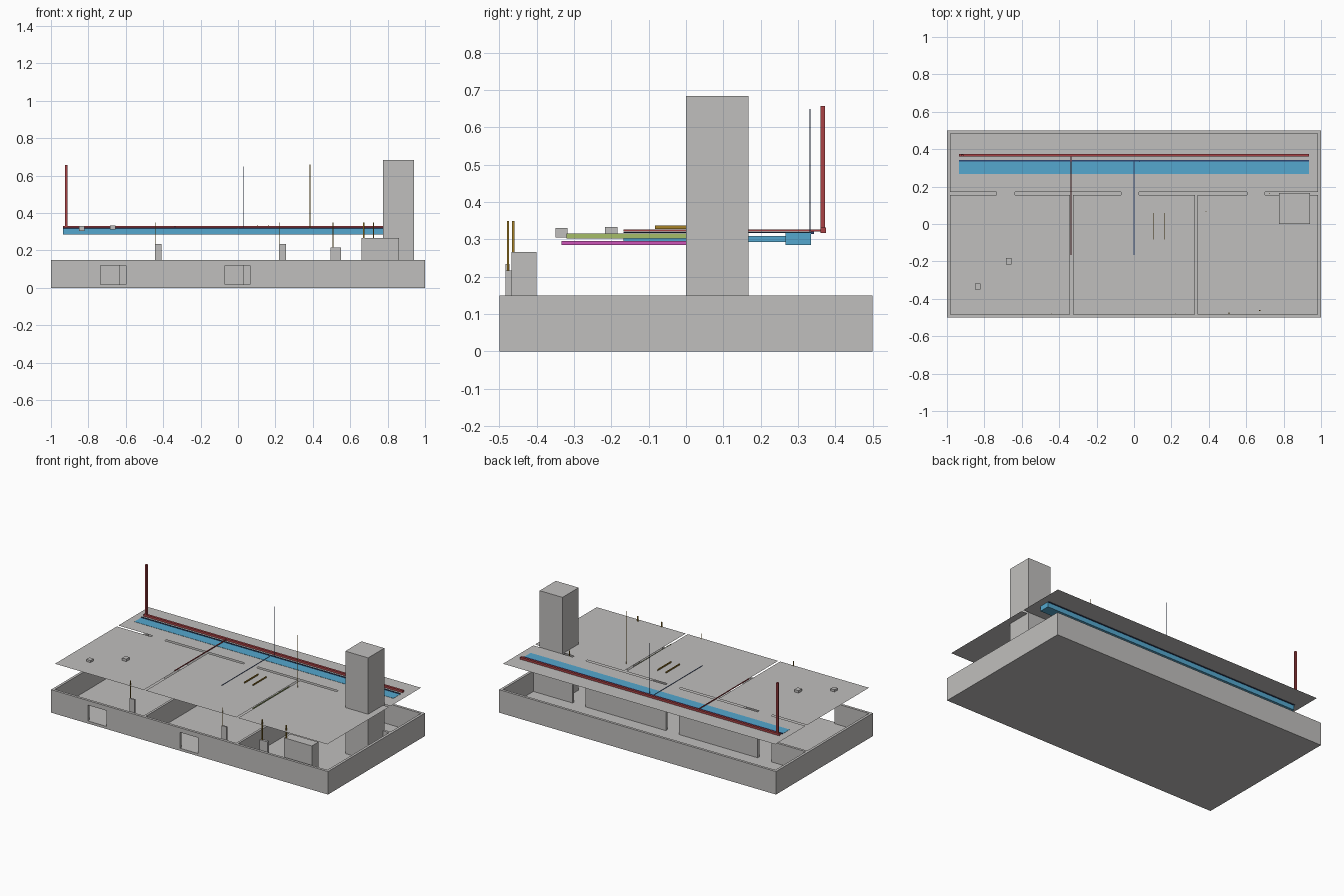
import bpy

if "Cube" in bpy.data.objects:
    bpy.data.objects.remove(bpy.data.objects["Cube"])

def mat(name, r, g, b):
    m = bpy.data.materials.new(name)
    m.diffuse_color = (r, g, b, 1)
    m.use_nodes = True
    m.node_tree.nodes["Principled BSDF"].inputs["Base Color"].default_value = m.diffuse_color
    return m

GREY = mat("light_grey", .53, .52, .51)
BLUE = mat("duct_blue", .09, .39, .62)
RED = mat("pipe_red", .40, .055, .06)
NAVY = mat("pipe_navy", .03, .06, .16)
OCHRE = mat("conduit_ochre", .38, .22, .02)
GREEN = mat("ribbon_green", .38, .51, .14)
MAGENTA = mat("ribbon_magenta", .61, .09, .48)

def make(name, verts, faces, m):
    me = bpy.data.meshes.new(name)
    me.from_pydata(verts, [], faces)
    me.materials.append(m)
    ob = bpy.data.objects.new(name, me)
    bpy.context.collection.objects.link(ob)
    return ob

def box(name, x0, x1, y0, y1, z0, z1, m=GREY):
    v = [(x, y, z) for x in (x0, x1) for y in (y0, y1) for z in (z0, z1)]
    f = [(0, 1, 3, 2), (4, 6, 7, 5), (0, 4, 5, 1), (2, 3, 7, 6), (0, 2, 6, 4), (1, 5, 7, 3)]
    return make(name, v, f, m)

def sheet(name, x0, x1, y0, y1, z, m=GREY):
    return make(name, [(x0, y0, z), (x1, y0, z), (x1, y1, z), (x0, y1, z)], [(0, 1, 2, 3)], m)

def ribbon(name, x, y0, y1, z0, z1, m):
    return make(name, [(x, y0, z0), (x, y1, z0), (x, y1, z1), (x, y0, z1)], [(0, 1, 2, 3)], m)

T = .0167      # wall thickness
H = .15        # wall height
CEIL = .317    # ceiling height
Y0, Y1 = .154, .17   # corridor wall
DOORS = [(-.735, -.637), (-.07, .027), (.605, .70)]
WINDOWS = [(-.735, -.60), (-.07, .063)]
PARTITIONS = [(-.342, -.327), (.325, .34)]

def pieces(openings, a, b):
    """Solid spans between openings."""
    spans = []
    for o0, o1 in openings:
        spans.append((a, o0))
        a = o1
    return spans + [(a, b)]

# floor slab and outer walls
box("floor", -1, 1, -.5, .5, 0, T)
box("back_wall", -1, 1, .5 - T, .5, 0, H)
box("left_wall", -1, -1 + T, -.5 + T, .5 - T, 0, H)
box("right_wall", 1 - T, 1, -.5 + T, .5 - T, 0, H)
for a, b in pieces(WINDOWS, -1, 1):
    box("front_wall", a, b, -.5, -.5 + T, 0, H)
for a, b in WINDOWS:
    box("front_lintel", a, b, -.5, -.5 + T, .12, H)

# corridor wall and room partitions
for a, b in pieces(DOORS, -1 + T, 1 - T):
    box("corridor_wall", a, b, Y0, Y1, T, H)
for a, b in PARTITIONS:
    box("partition", a, b, -.5 + T, Y0, T, H)

# outlets on the back wall facing the doors
for x in (-.67, -.003):
    box("outlet", x - .016, x + .016, .478, .5 - T, .063, .077)

# floating ceiling sheets, joined over the doors
E = 1 - T
sheet("corridor_ceiling", -E, E, Y1, .5 - T, CEIL)
for a, b in pieces(PARTITIONS, -E, E):
    sheet("room_ceiling", a, b, -.5 + T, Y0, CEIL)
for a, b in DOORS:
    sheet("door_ceiling", a, b, Y0, Y1, CEIL)

# shaft, cabinet and wall boxes
box("shaft", .775, .94, 0, .167, T, .685)
box("cabinet", .66, .86, -.467, -.40, T, .267)
for x0, x1, y1, top in [(-.445, -.41, -.473, .235), (.22, .257, -.473, .235), (.495, .55, -.466, .217)]:
    box("wall_box", x0, x1, -.5 + T, y1, .10, top)

# ceiling boxes
box("ceiling_box", -.85, -.82, -.35, -.318, .305, .331)
box("ceiling_box", -.685, -.655, -.217, -.183, .312, .333)

# main duct with pipes beside it
box("main_duct", -.935, .935, .267, .335, .285, .3185, BLUE)
box("navy_main_pipe", -.935, .935, .335, .343, .315, .322, NAVY)
box("red_main_pipe", -.935, .935, .36, .375, .318, .332, RED)
box("red_riser", -.925, -.912, .36, .372, .332, .658, RED)
box("red_branch", -.340, -.335, -.167, .36, .322, .327, RED)
box("navy_branch", -.0015, .0015, -.167, .335, .3175, .32, NAVY)
box("navy_riser", .029, .031, .331, .333, .32, .65, NAVY)

# thin conduits
for x in (.105, .165):
    box("ceiling_conduit", x - .002, x + .002, -.083, .058, .328, .337, OCHRE)
for x, y, r, z0, z1 in [(-.443, -.477, .0015, .235, .35), (.224, -.477, .0015, .235, .35),
                        (.508, -.477, .003, .217, .35), (.672, -.463, .003, .267, .35),
                        (.725, .165, .002, .15, .35), (.385, .067, .0015, .318, .66)]:
    box("conduit", x - r, x + r, y - r, y + r, z0, z1, OCHRE)

# upright ribbons under the ceiling
ribbon("blue_ribbon", -.67, -.167, .267, .293, .309, BLUE)
ribbon("green_ribbon", .33, -.32, .06, .303, .3165, GREEN)
ribbon("magenta_ribbon", -.165, -.333, .06, .285, .296, MAGENTA)
